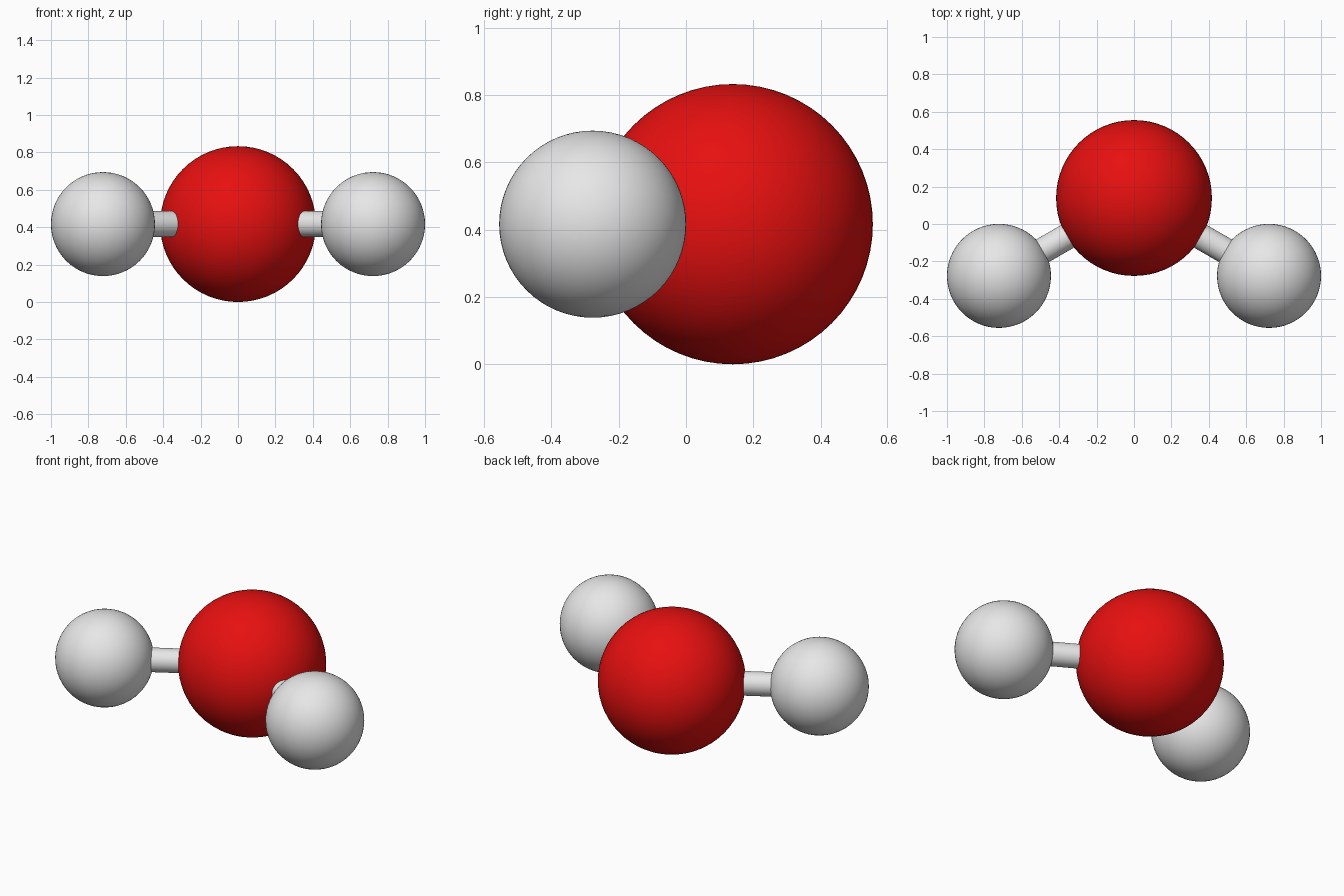
import bpy
import math
from mathutils import Vector

if "Cube" in bpy.data.objects:
    bpy.data.objects.remove(bpy.data.objects["Cube"])


def material(name, rgb):
    m = bpy.data.materials.new(name)
    m.diffuse_color = (*rgb, 1)
    m.use_nodes = True
    m.node_tree.nodes["Principled BSDF"].inputs["Base Color"].default_value = m.diffuse_color
    return m


RED = material("red", (0.8, 0.005, 0.005))
GREY = material("light grey", (0.8, 0.8, 0.8))


def finish(name, mat):
    ob = bpy.context.object
    ob.name = name
    ob.data.materials.append(mat)
    bpy.ops.object.shade_smooth_by_angle(angle=math.radians(40))
    return ob


def ball(name, centre, radius, mat):
    bpy.ops.mesh.primitive_uv_sphere_add(segments=64, ring_count=32, radius=radius, location=centre)
    return finish(name, mat)


def rod(name, a, b, radius, mat):
    d = b - a
    bpy.ops.mesh.primitive_cylinder_add(vertices=32, radius=radius, depth=d.length, location=(a + b) / 2)
    bpy.context.object.rotation_euler = d.to_track_quat('Z', 'Y').to_euler()
    return finish(name, mat)


# Large central atom
centre = Vector((0, 0.139, 0.4165))
ball("large_atom", centre, 0.4165, RED)

# Two small atoms, each joined by a bond, 120 degrees apart
for side, label in ((-1, "left"), (1, "right")):
    small = Vector((side * 0.722, -0.2775, 0.4165))
    ball(f"small_atom_{label}", small, 0.278, GREY)
    rod(f"bond_{label}", centre, small, 0.0694, GREY)
